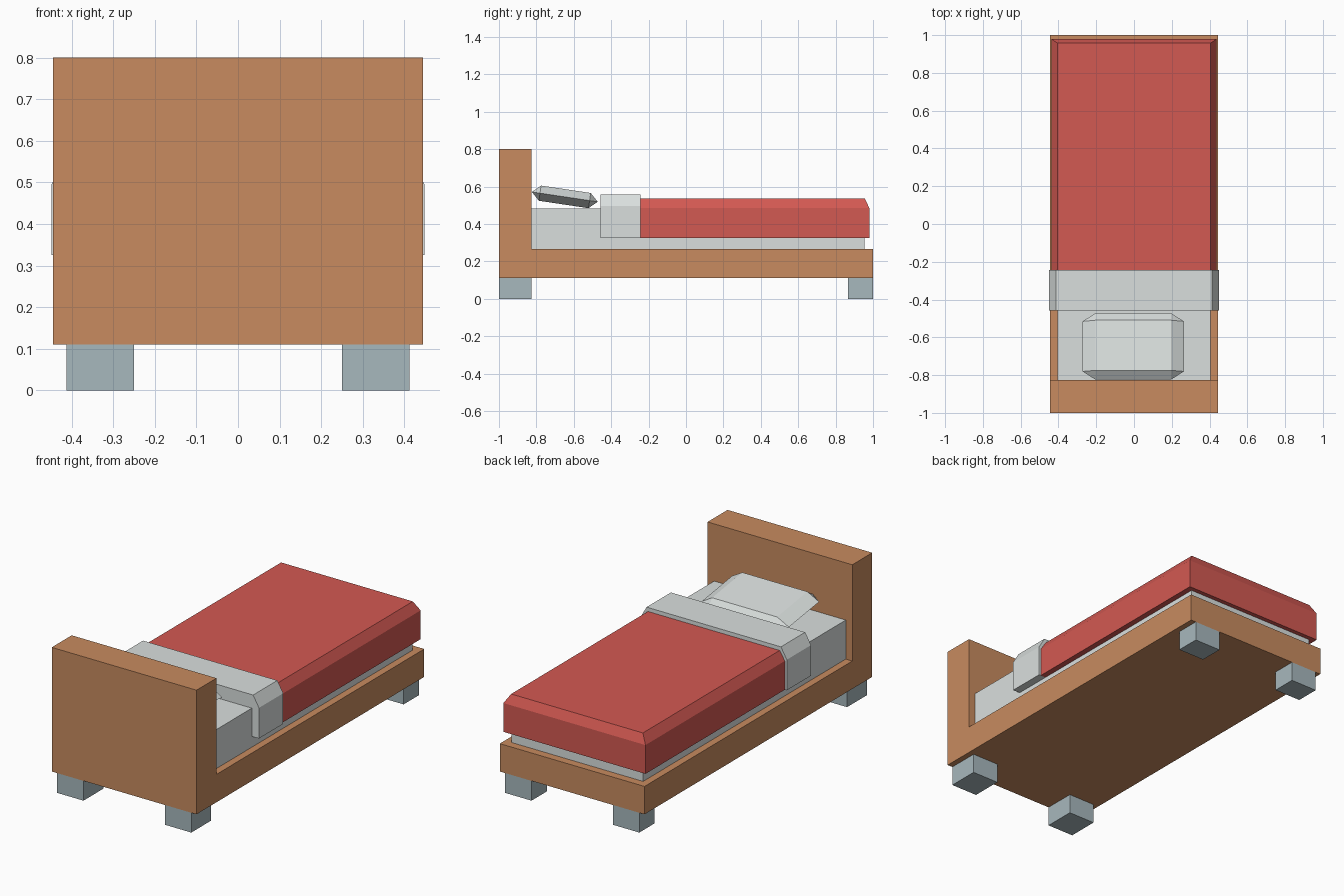
import bpy
import bmesh
from math import radians
from mathutils import Matrix

if "Cube" in bpy.data.objects:
    bpy.data.objects.remove(bpy.data.objects["Cube"])


def material(name, rgb):
    mat = bpy.data.materials.new(name)
    mat.diffuse_color = (*rgb, 1)
    mat.use_nodes = True
    mat.node_tree.nodes["Principled BSDF"].inputs["Base Color"].default_value = mat.diffuse_color
    return mat


WOOD = material("wood", (0.58, 0.26, 0.115))
RED = material("red_cloth", (0.65, 0.10, 0.085))
LINEN = material("white_linen", (0.70, 0.74, 0.73))
METAL = material("foot_grey", (0.39, 0.48, 0.51))


def finish(name, bm, mat):
    bmesh.ops.recalc_face_normals(bm, faces=bm.faces[:])
    mesh = bpy.data.meshes.new(name)
    bm.to_mesh(mesh)
    bm.free()
    mesh.materials.append(mat)
    obj = bpy.data.objects.new(name, mesh)
    bpy.context.collection.objects.link(obj)
    return obj


def hull(name, points, mat, matrix=Matrix()):
    bm = bmesh.new()
    for p in points:
        bm.verts.new(p)
    bmesh.ops.convex_hull(bm, input=bm.verts[:])
    bmesh.ops.dissolve_limit(bm, angle_limit=0.01, verts=bm.verts[:], edges=bm.edges[:])
    bm.transform(matrix)
    return finish(name, bm, mat)


def prism(name, profile, start, depth, mat):
    """Extrude a closed profile of 3D points along the depth vector."""
    bm = bmesh.new()
    face = bm.faces.new([bm.verts.new(start(a, b)) for a, b in profile])
    new = bmesh.ops.extrude_face_region(bm, geom=[face])["geom"]
    bmesh.ops.translate(bm, vec=depth,
                        verts=[g for g in new if isinstance(g, bmesh.types.BMVert)])
    return finish(name, bm, mat)


def box(name, x, y, z, mat):
    return hull(name, [(a, b, c) for a in x for b in y for c in z], mat)


# Bed frame: base and headboard as one L-shaped profile
prism("bed_frame",
      [(-1, 0.11), (1, 0.11), (1, 0.265), (-0.825, 0.265), (-0.825, 0.80), (-1, 0.80)],
      lambda y, z: (-0.445, y, z), (0.89, 0, 0), WOOD)

# Four feet, mirrored left and right
for side, s in (("left", -1), ("right", 1)):
    for end, y in (("front", (-1, -0.825)), ("back", (0.865, 1))):
        box(f"{end}_{side}_foot", (s * 0.25, s * 0.413), y, (0, 0.11), METAL)

# Mattress
box("mattress", (-0.405, 0.405), (-0.825, 0.955), (0.265, 0.482), LINEN)

# Blanket: chamfered along the sides and the foot end
blanket = [(s * x, y, z) for s in (-1, 1)
           for x, y1, z in ((0.437, 0.98, 0.325), (0.437, 0.98, 0.485), (0.405, 0.957, 0.535))
           for y in (-0.245, y1)]
hull("blanket", blanket, RED)

# Folded sheet: arch over the mattress
half = [(0.40, 0.325), (0.449, 0.325), (0.449, 0.495), (0.413, 0.557)]
arch = half + [(-x, z) for x, z in reversed(half)] + [(-0.40, 0.475), (0.40, 0.475)]
prism("folded_sheet", arch, lambda x, z: (x, -0.457, z), (0, 0.213, 0), LINEN)

# Pillow: flat top and bottom, with a ridge around the middle, tilted
pillow = [(sx * x, sy * y, sz * z) for sx in (-1, 1) for sy in (-1, 1) for sz in (-1, 1)
          for x, y, z in ((0.2, 0.134, 0.041),)]
pillow += [(sx * x, sy * y, 0) for sx in (-1, 1) for sy in (-1, 1)
           for x, y in ((0.268, 0.134), (0.2, 0.178))]
hull("pillow", pillow, LINEN,
     Matrix.Translation((-0.004, -0.648, 0.545)) @ Matrix.Rotation(radians(-8.5), 4, 'X'))
